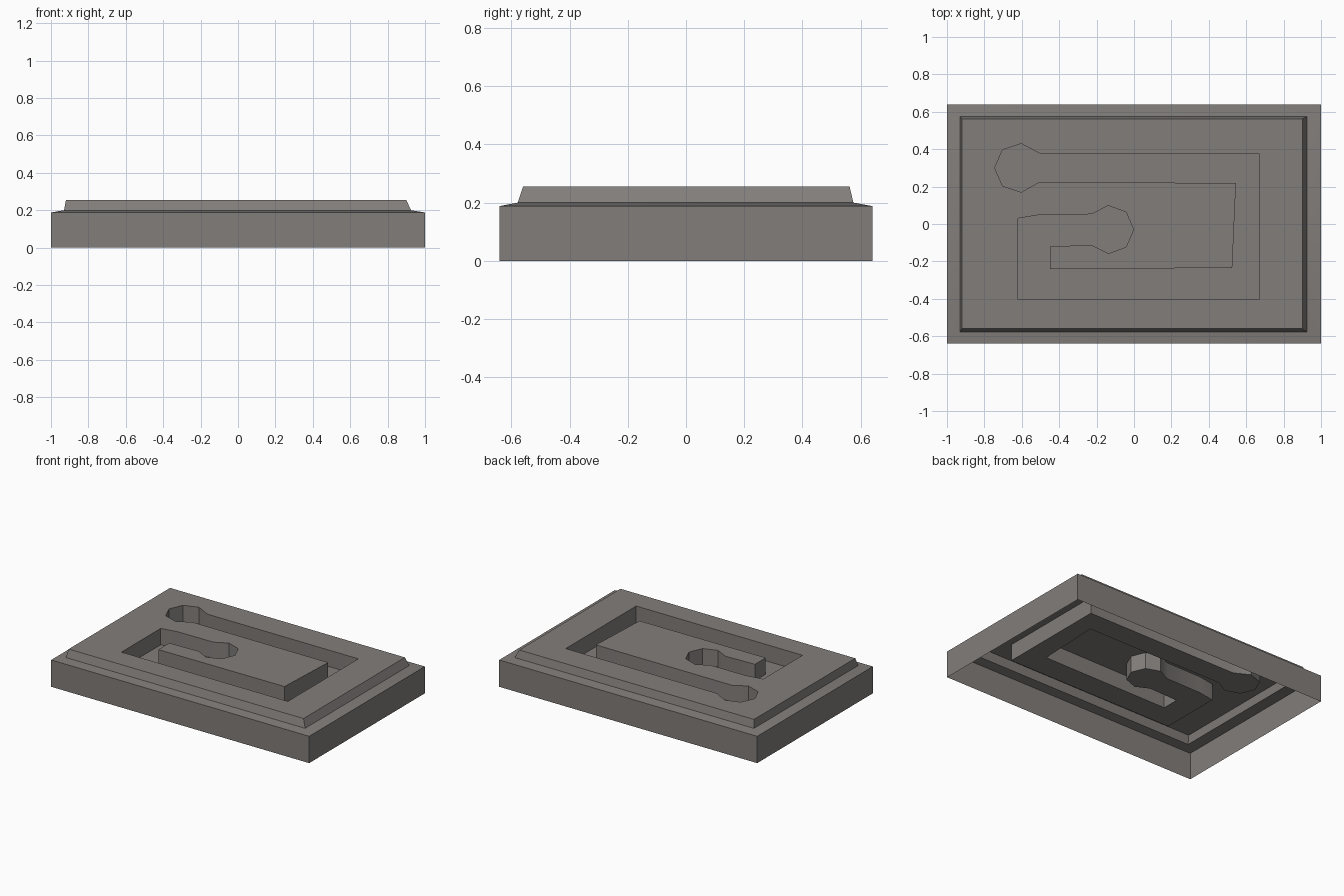
import bpy, bmesh, math

if "Cube" in bpy.data.objects:
    bpy.data.objects.remove(bpy.data.objects["Cube"])

TOP, FLOOR = 0.255, 0.14

mat = bpy.data.materials.new("warm dark grey")
mat.diffuse_color = (0.225, 0.208, 0.198, 1)
mat.use_nodes = True
mat.node_tree.nodes["Principled BSDF"].inputs["Base Color"].default_value = mat.diffuse_color


def finish(bm, name):
    """Turn a bmesh into a named object, smooth with crisp edges."""
    mesh = bpy.data.meshes.new(name)
    bm.to_mesh(mesh)
    bm.free()
    obj = bpy.data.objects.new(name, mesh)
    bpy.context.collection.objects.link(obj)
    mesh.materials.append(mat)
    bpy.ops.object.select_all(action='DESELECT')
    obj.select_set(True)
    bpy.context.view_layer.objects.active = obj
    bpy.ops.object.shade_smooth_by_angle(angle=math.radians(35))
    return obj


def ring(bm, points, z):
    return [bm.verts.new((x, y, z)) for x, y in points]


def bridge(bm, low, high):
    """Quads between two rings; faces outward when rings run anticlockwise."""
    n = len(low)
    for i in range(n):
        j = (i + 1) % n
        bm.faces.new((low[i], low[j], high[j], high[i]))


def rect(x0, x1, y0, y1):
    return [(x0, y0), (x1, y0), (x1, y1), (x0, y1)]


def arc(cx, cy, r, start, end, n=7):
    """Points along a basin's rim, angles in degrees."""
    out = []
    for i in range(n):
        a = math.radians(start + (end - start) * i / (n - 1))
        out.append((cx + r * math.cos(a), cy + r * math.sin(a)))
    return out


# winding groove outline (clockwise), with a round basin at each end
groove = [(-0.50, 0.375), (0.67, 0.375), (0.67, -0.405), (-0.62, -0.405),
          (-0.62, 0.03), (-0.50, 0.05)]
groove += arc(-0.13, -0.03, 0.128, 140, -140)
groove += [(-0.45, -0.12), (-0.45, -0.24), (0.525, -0.235), (0.545, 0.22)]
groove += arc(-0.615, 0.30, 0.13, -37, -323)[:-1]

# casing: open-bottomed walls, narrow ledge, raised top with the groove cut out
bm = bmesh.new()
base = ring(bm, rect(-1, 1, -0.64, 0.64), 0)
shoulder = ring(bm, rect(-1, 1, -0.64, 0.64), 0.188)
step = ring(bm, rect(-0.93, 0.925, -0.578, 0.575), 0.2)
rim = ring(bm, rect(-0.92, 0.90, -0.56, 0.562), TOP)
for low, high in ((base, shoulder), (shoulder, step), (step, rim)):
    bridge(bm, low, high)
cut = ring(bm, groove, TOP)
edges = []
for loop in (rim, cut):
    for i, v in enumerate(loop):
        w = loop[(i + 1) % len(loop)]
        edges.append(bm.edges.get((v, w)) or bm.edges.new((v, w)))
filled = bmesh.ops.triangle_fill(bm, edges=edges, use_beauty=True, normal=(0, 0, 1))
for f in filled["geom"]:
    if isinstance(f, bmesh.types.BMFace):
        f.normal_update()
        if f.normal.z < 0:
            f.normal_flip()
finish(bm, "casing")

# groove lining: side walls facing into the channel, and its floor
bm = bmesh.new()
upper = ring(bm, groove, TOP)
lower = ring(bm, groove, FLOOR)
bridge(bm, lower, upper)
bed = bm.faces.new(lower)
bed.normal_update()
if bed.normal.z < 0:
    bed.normal_flip()
bmesh.ops.triangulate(bm, faces=[bed])
finish(bm, "groove_channel")
